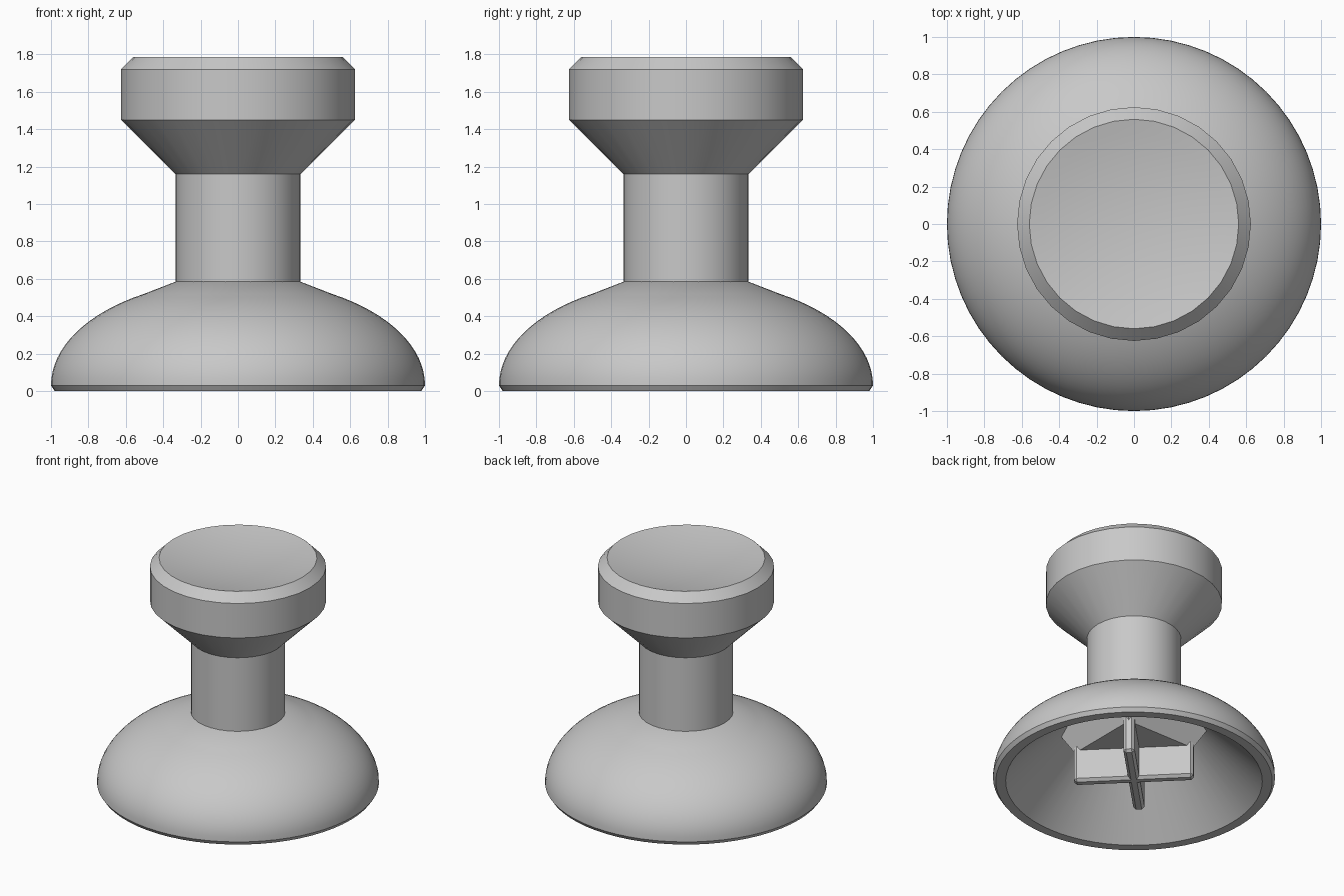
import bpy, bmesh, math
from mathutils import Matrix

if "Cube" in bpy.data.objects:
    bpy.data.objects.remove(bpy.data.objects["Cube"], do_unlink=True)

GREY = (0.58, 0.58, 0.58, 1.0)
mat = bpy.data.materials.new("plain grey")
mat.use_nodes = True
mat.diffuse_color = GREY
mat.node_tree.nodes["Principled BSDF"].inputs["Base Color"].default_value = GREY


def finish(name, bm, angle=25):
    """Turn a bmesh into a grey object with smooth shading and sharp edges."""
    bmesh.ops.recalc_face_normals(bm, faces=bm.faces)
    mesh = bpy.data.meshes.new(name)
    bm.to_mesh(mesh)
    bm.free()
    mesh.materials.append(mat)
    obj = bpy.data.objects.new(name, mesh)
    bpy.context.collection.objects.link(obj)
    bpy.ops.object.select_all(action='DESELECT')
    obj.select_set(True)
    bpy.context.view_layer.objects.active = obj
    bpy.ops.object.shade_smooth_by_angle(angle=math.radians(angle))


def lathe(name, profile, sides):
    """Spin a radius/height profile around z."""
    bm = bmesh.new()
    verts = [bm.verts.new((r, 0, z)) for r, z in profile]
    edges = [bm.edges.new(pair) for pair in zip(verts, verts[1:])]
    bmesh.ops.spin(bm, geom=verts + edges, cent=(0, 0, 0), axis=(0, 0, 1),
                   angle=math.tau, steps=sides, use_merge=True)
    bmesh.ops.remove_doubles(bm, verts=bm.verts, dist=0.0005)
    finish(name, bm)


# Hollow dome: conical inside, flat rim with small chamfer, elliptical shell, sloped crown
angles = [math.radians(60 * i / 16) for i in range(17)]
shell = [(math.cos(a), 0.03 + 0.566 * math.sin(a)) for a in angles]
lathe("dome", [(0, 0.45), (0.45, 0.45), (0.91, 0), (0.98, 0)] + shell
      + [(0.333, 0.585), (0, 0.585)], 64)

# Straight stem and flared thumb pad with a chamfered edge and a shallow dish on top
dish = [(0.56 * i / 8, 1.725 + 0.06 * (i / 8) ** 2) for i in range(8, -1, -1)]
lathe("stem_and_thumb_pad", [(0, 0.57), (0.335, 0.57), (0.335, 1.16), (0.625, 1.45),
                             (0.625, 1.72)] + dish, 32)

# Square flared mount under the dome
bm = bmesh.new()
bmesh.ops.create_cone(bm, cap_ends=True, segments=4, radius1=0.42, radius2=0.57,
                      depth=0.21, matrix=Matrix.Translation((0, 0, 0.355))
                      @ Matrix.Rotation(math.radians(45), 4, 'Z'))
# keep the corners on the diagonals, in line with the blades
corner = max(bm.verts, key=lambda v: v.co.x + v.co.y).co
turn = math.radians(45) - math.atan2(corner.y, corner.x)
bmesh.ops.rotate(bm, verts=bm.verts, cent=(0, 0, 0), matrix=Matrix.Rotation(turn, 3, 'Z'))
finish("mount_block", bm)

# Two crossed blades that hang from the mount along its diagonals
for name, turn in (("cross_blade_a", 45), ("cross_blade_b", 135)):
    bm = bmesh.new()
    bmesh.ops.create_cube(bm, size=1, matrix=Matrix.Diagonal((0.85, 0.08, 0.28, 1)))
    bmesh.ops.bevel(bm, geom=[e for e in bm.edges if min(v.co.z for v in e.verts) < 0],
                    offset=0.02, segments=1, affect='EDGES')
    bmesh.ops.transform(bm, verts=bm.verts, matrix=Matrix.Translation((0, 0, 0.14))
                        @ Matrix.Rotation(math.radians(turn), 4, 'Z'))
    finish(name, bm)
